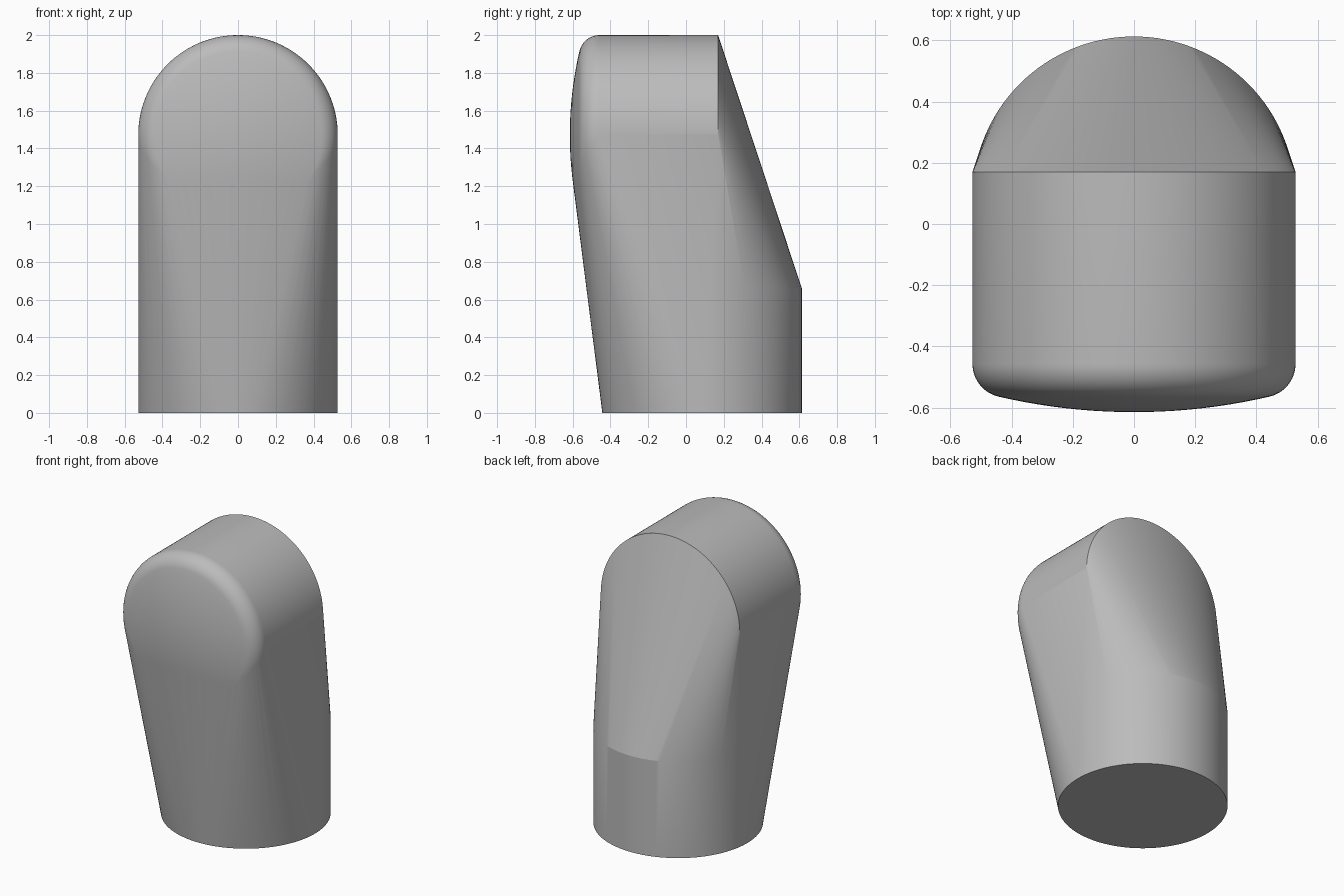
import bpy, bmesh, math

if "Cube" in bpy.data.objects:
    bpy.data.objects.remove(bpy.data.objects["Cube"])

R = 0.528            # shared radius of the round base and the arched head
BASE_Y = 0.085       # centre of the base circle
HEAD_Z = 2.0 - R     # axis height of the head
HEAD_BACK = 0.17     # where the head's straight sides end
SEG = 128

grey = bpy.data.materials.new("plain grey")
grey.diffuse_color = (0.5, 0.5, 0.5, 1)
grey.use_nodes = True
grey.node_tree.nodes["Principled BSDF"].inputs["Base Color"].default_value = grey.diffuse_color


def base_ring(bm, z):
    for i in range(SEG):
        a = 2 * math.pi * i / SEG
        bm.verts.new((R * math.cos(a), BASE_Y + R * math.sin(a), z))


def head_ring(bm, r, y, start=0.0, turn=2 * math.pi):
    for i in range(SEG + 1 if turn < 6 else SEG):
        a = start + turn * i / SEG
        bm.verts.new((r * math.cos(a), y, HEAD_Z + r * math.sin(a)))


bm = bmesh.new()

# upright round base, full height only at the back
base_ring(bm, 0.0)
for i in range(SEG // 2 + 1):
    a = math.pi * i / (SEG // 2)
    bm.verts.new((R * math.cos(a), BASE_Y + R * math.sin(a), 0.66))

# arched back edge of the head
head_ring(bm, R, HEAD_BACK, 0.0, math.pi)

# rounded rim and shallow domed front of the head
DOME, FILLET = 1.96, 0.11
dome_y = -0.615 + DOME
rim_r = R - FILLET
rim_y = dome_y - math.sqrt((DOME - FILLET) ** 2 - rim_r ** 2)
join = math.asin(rim_r / (DOME - FILLET))
for i in range(13):
    a = math.pi / 2 + (join - math.pi / 2) * i / 12
    head_ring(bm, rim_r + FILLET * math.sin(a), rim_y - FILLET * math.cos(a))
for i in range(1, 10):
    a = join * (1 - i / 10)
    head_ring(bm, DOME * math.sin(a), dome_y - DOME * math.cos(a))
bm.verts.new((0, dome_y - DOME, HEAD_Z))

# stretch one skin around base and head
hull = bmesh.ops.convex_hull(bm, input=bm.verts[:], use_existing_faces=False)
loose = [v for v in bm.verts if not v.link_faces]
bmesh.ops.delete(bm, geom=loose, context='VERTS')
bmesh.ops.dissolve_limit(bm, angle_limit=math.radians(0.05),
                         verts=bm.verts[:], edges=bm.edges[:])
bmesh.ops.recalc_face_normals(bm, faces=bm.faces[:])

mesh = bpy.data.meshes.new("rounded_body")
bm.to_mesh(mesh)
bm.free()
body = bpy.data.objects.new("rounded_body", mesh)
bpy.context.collection.objects.link(body)
mesh.materials.append(grey)

bpy.context.view_layer.objects.active = body
body.select_set(True)
bpy.ops.object.shade_smooth_by_angle(angle=math.radians(14))
